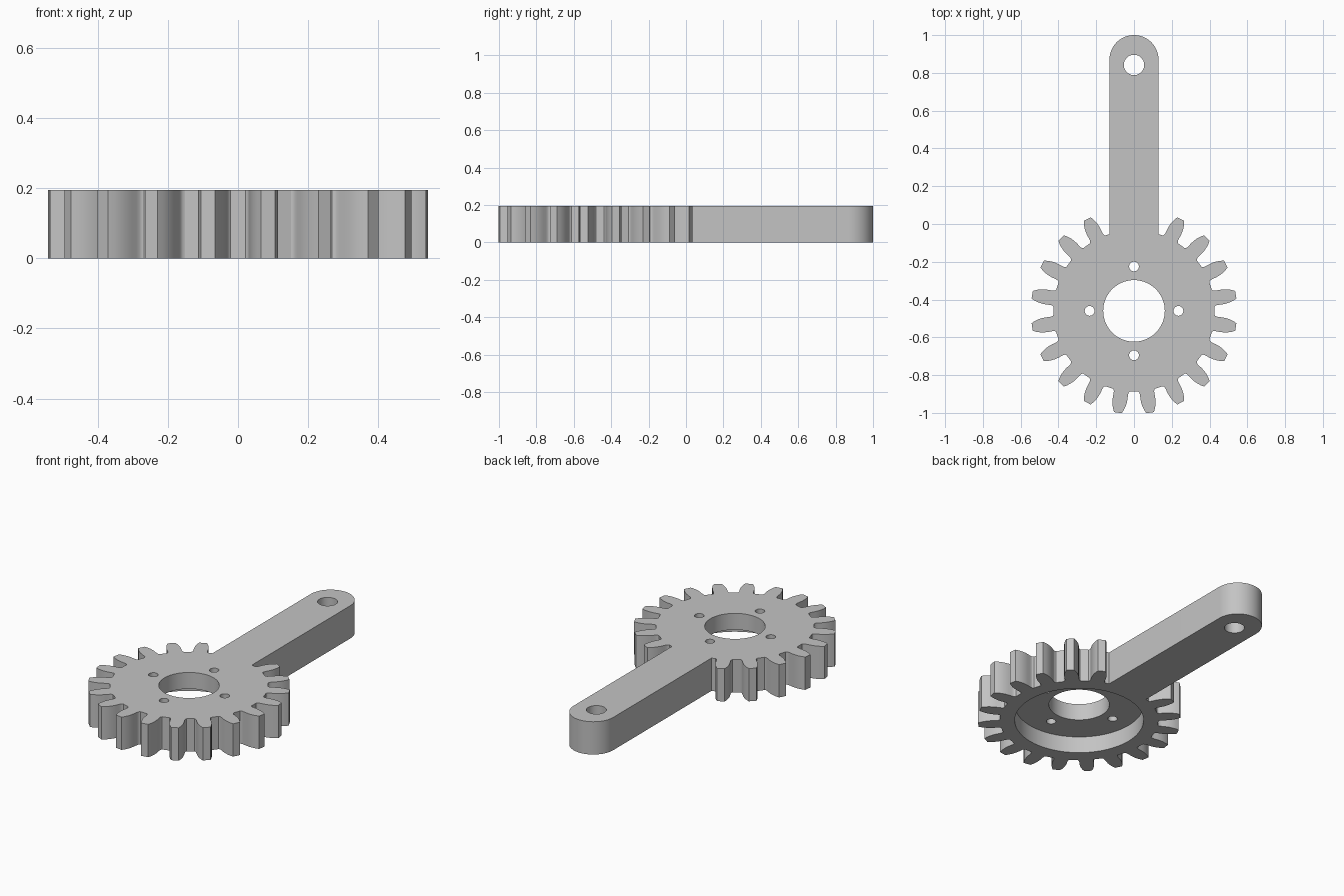
import bpy
import bmesh
from math import sin, cos, pi, radians

cube = bpy.data.objects.get("Cube")
if cube:
    bpy.data.objects.remove(cube, do_unlink=True)

HEIGHT = 0.195
GEAR_Y = -0.46
TEETH = 20
ARM_HALF = 0.13
ARM_END_Y = 0.87

steel = bpy.data.materials.new("plain grey")
steel.use_nodes = True
GREY = (0.55, 0.55, 0.55, 1)
steel.diffuse_color = GREY
steel.node_tree.nodes["Principled BSDF"].inputs["Base Color"].default_value = GREY


def prism(name, outline, z0, z1):
    """Extrude a counter-clockwise outline between two heights."""
    bm = bmesh.new()
    low = [bm.verts.new((x, y, z0)) for x, y in outline]
    high = [bm.verts.new((x, y, z1)) for x, y in outline]
    bm.faces.new(low[::-1])
    bm.faces.new(high)
    n = len(outline)
    for i in range(n):
        j = (i + 1) % n
        bm.faces.new((low[i], low[j], high[j], high[i]))
    mesh = bpy.data.meshes.new(name)
    bm.to_mesh(mesh)
    bm.free()
    mesh.materials.append(steel)
    obj = bpy.data.objects.new(name, mesh)
    bpy.context.collection.objects.link(obj)
    return obj


def circle(x, y, r, n):
    return [(x + r * cos(2 * pi * i / n), y + r * sin(2 * pi * i / n)) for i in range(n)]


def combine(target, other, operation):
    """Apply a boolean and discard the second solid."""
    mod = target.modifiers.new(operation.lower(), "BOOLEAN")
    mod.operation = operation
    mod.solver = "EXACT"
    mod.object = other
    bpy.context.view_layer.objects.active = target
    bpy.ops.object.modifier_apply(modifier=mod.name)
    bpy.data.objects.remove(other, do_unlink=True)


# Gear outline: one tooth flank as radius and half angle, mirrored and repeated
FLANK = [(0.427, 6.2), (0.431, 5.5), (0.438, 5.1), (0.45, 4.9), (0.468, 4.8),
         (0.488, 4.5), (0.508, 3.95), (0.528, 3.15), (0.546, 2.15)]
tooth = [(r, -a) for r, a in FLANK] + [(r, a) for r, a in reversed(FLANK)]
outline = []
for t in range(TEETH):
    for r, a in tooth:
        angle = radians((t + 0.5) * 360 / TEETH + a)
        outline.append((r * cos(angle), GEAR_Y + r * sin(angle)))
part = prism("gear_with_arm", outline, 0, HEIGHT)

# Arm with a rounded end
arm = [(-ARM_HALF, GEAR_Y + 0.3), (ARM_HALF, GEAR_Y + 0.3)]
arm += [(ARM_HALF * cos(pi * i / 32), ARM_END_Y + ARM_HALF * sin(pi * i / 32))
        for i in range(33)]
combine(part, prism("arm", arm, 0, HEIGHT), "UNION")

# Underside recess, centre bore, arm hole and four bolt holes
combine(part, prism("recess", circle(0, GEAR_Y, 0.347, 96), -0.1, HEIGHT / 2), "DIFFERENCE")
holes = [(0, GEAR_Y, 0.163, 64), (0, 0.842, 0.054, 40)]
holes += [(0.235 * cos(k * pi / 2), GEAR_Y + 0.235 * sin(k * pi / 2), 0.026, 24)
          for k in range(4)]
for x, y, r, n in holes:
    combine(part, prism("hole", circle(x, y, r, n), -0.1, HEIGHT + 0.1), "DIFFERENCE")

# Smooth curved walls, keep the edges crisp
bpy.ops.object.select_all(action="DESELECT")
part.select_set(True)
bpy.context.view_layer.objects.active = part
bpy.ops.object.shade_smooth_by_angle(angle=radians(30))
